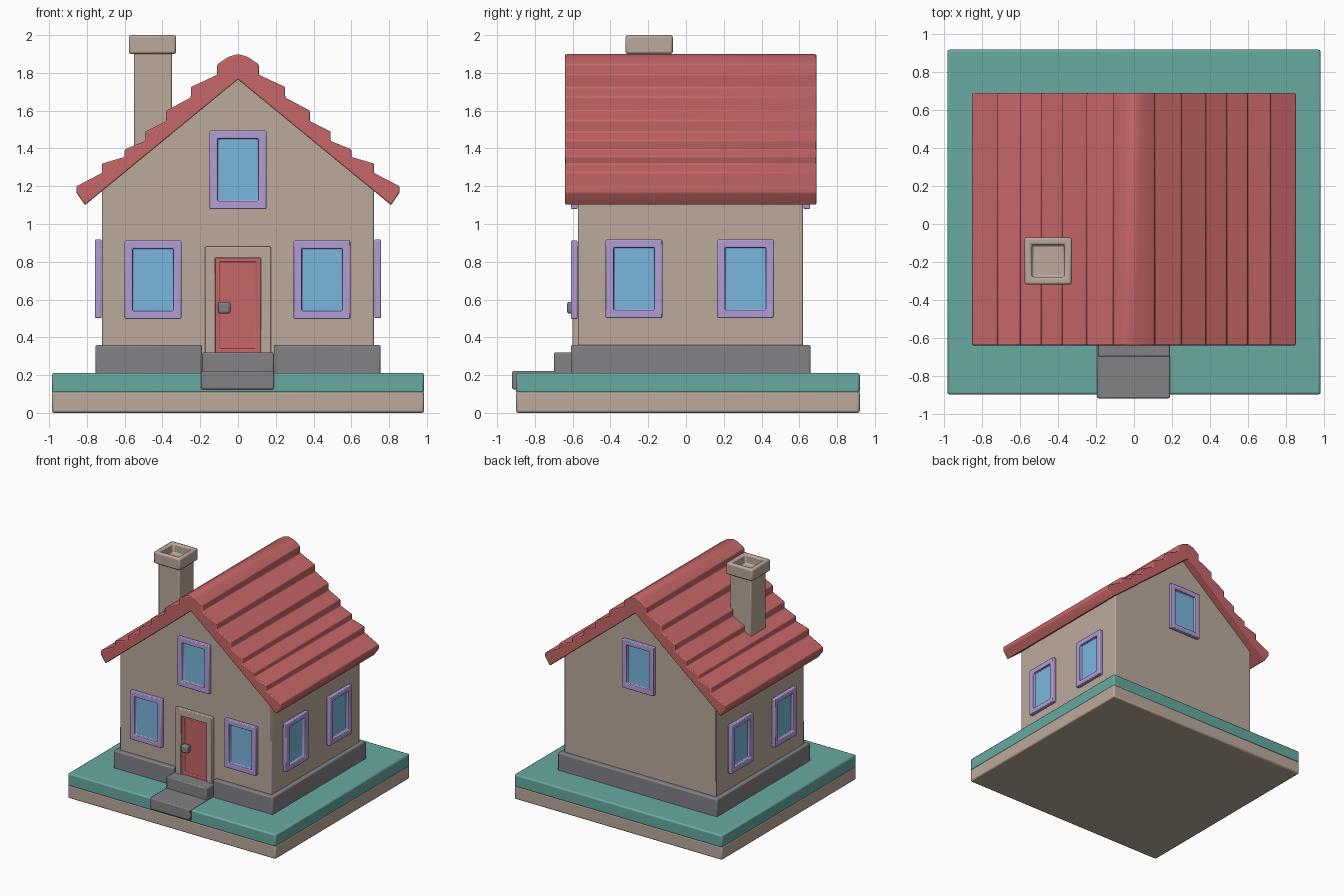
import bpy, bmesh, math

if "Cube" in bpy.data.objects:
    bpy.data.objects.remove(bpy.data.objects["Cube"])


def material(name, rgb):
    m = bpy.data.materials.new(name)
    lin = [((c / 255 + 0.055) / 1.055) ** 2.4 for c in rgb]
    m.diffuse_color = (*lin, 1)
    m.use_nodes = True
    m.node_tree.nodes["Principled BSDF"].inputs["Base Color"].default_value = m.diffuse_color
    return m


BEIGE = material("beige plaster", (188, 170, 157))
RED = material("roof red", (198, 102, 104))
TEAL = material("grass teal", (104, 170, 161))
LILAC = material("frame lilac", (178, 157, 214))
BLUE = material("glass blue", (122, 182, 222))
GREY = material("stone grey", (130, 129, 132))


def finish(bm, name, mats, bevel=0.008, loc=(0, 0, 0), turn=0):
    bmesh.ops.recalc_face_normals(bm, faces=bm.faces)
    me = bpy.data.meshes.new(name)
    bm.to_mesh(me)
    bm.free()
    ob = bpy.data.objects.new(name, me)
    bpy.context.collection.objects.link(ob)
    for m in mats:
        me.materials.append(m)
    ob.location = loc
    ob.rotation_euler.z = turn
    if bevel:
        b = ob.modifiers.new("bevel", 'BEVEL')
        b.width, b.segments, b.limit_method = bevel, 2, 'ANGLE'
        b.angle_limit = math.radians(25)
    bpy.ops.object.select_all(action='DESELECT')
    ob.select_set(True)
    bpy.context.view_layer.objects.active = ob
    bpy.ops.object.shade_smooth_by_angle(angle=math.radians(35))
    return ob


def prism(name, pts, axis, lo, hi, mat, bevel=0.008):
    """Extrude a 2D outline along y (points x,z) or z (points x,y)."""
    bm = bmesh.new()
    at = (lambda p, h: (p[0], h, p[1])) if axis == 'y' else (lambda p, h: (p[0], p[1], h))
    f = bm.faces.new([bm.verts.new(at(p, lo)) for p in pts])
    ex = bmesh.ops.extrude_face_region(bm, geom=[f])
    for v in ex["geom"]:
        if isinstance(v, bmesh.types.BMVert):
            v.co["xyz".index(axis)] = hi
    return finish(bm, name, [mat], bevel)


def rect(x0, x1, y0, y1):
    return [(x0, y0), (x1, y0), (x1, y1), (x0, y1)]


def box(name, x0, x1, y0, y1, z0, z1, mat, bevel=0.008):
    return prism(name, rect(x0, x1, y0, y1), 'z', z0, z1, mat, bevel)


def recessed_box(name, size, mats, normal, border, depth, loc, turn=0, bevel=0.006):
    """Box with one face inset and pushed in; the inset face takes the last material."""
    bm = bmesh.new()
    bmesh.ops.create_cube(bm, size=1)
    bmesh.ops.scale(bm, vec=size, verts=bm.verts)
    bm.normal_update()
    f = max(bm.faces, key=lambda q: q.normal[normal[0]] * normal[1])
    bmesh.ops.inset_region(bm, faces=[f], thickness=border)
    # duplicate rim so the recess walls are straight
    ex = bmesh.ops.extrude_discrete_faces(bm, faces=[f])
    g = ex["faces"][0]
    for v in g.verts:
        v.co[normal[0]] -= depth * normal[1]
    g.material_index = len(mats) - 1
    return finish(bm, name, mats, bevel, loc, turn)


# ground slab
box("soil_base", -0.985, 0.985, -0.9, 0.92, 0, 0.115, BEIGE, 0.012)
box("grass_layer", -0.985, 0.985, -0.9, 0.92, 0.105, 0.212, TEAL, 0.012)

# stone plinth with a gap for the doorway
plinth = [(-0.755, -0.61), (-0.19, -0.61), (-0.19, -0.56), (0.19, -0.56), (0.19, -0.61),
          (0.755, -0.61), (0.755, 0.66), (-0.755, 0.66)]
prism("plinth", plinth, 'z', 0.19, 0.36, GREY, 0.01)

# front steps
box("lower_step", -0.195, 0.19, -0.92, -0.6, 0.125, 0.222, GREY)
box("upper_step", -0.19, 0.19, -0.7, -0.55, 0.2, 0.32, GREY)

# walls with gables
wall = [(-0.72, 0.2), (0.72, 0.2), (0.72, 1.19), (0, 1.79), (-0.72, 1.19)]
prism("walls", wall, 'y', -0.572, 0.62, BEIGE)

# stepped tile roof, profile mirrored about the ridge
half = [(0.05, 1.885), (0.11, 1.845), (0.11, 1.79), (0.25, 1.725), (0.25, 1.67),
        (0.38, 1.60), (0.38, 1.545), (0.49, 1.49), (0.49, 1.44), (0.60, 1.395),
        (0.60, 1.355), (0.72, 1.32), (0.72, 1.27), (0.855, 1.2), (0.855, 1.165), (0.81, 1.10)]
roof = [(0, 1.9)] + half + [(0, 1.765)] + [(-x, z) for x, z in reversed(half)]
prism("roof", roof, 'y', -0.64, 0.69, RED, 0.007)

# chimney and hollow cap
box("chimney", -0.55, -0.35, -0.295, -0.095, 1.35, 1.92, BEIGE)
recessed_box("chimney_cap", (0.25, 0.25, 0.1), [BEIGE], (2, 1), 0.056, 0.08,
             (-0.453, -0.195, 1.95), bevel=0.012)

# windows: x, y of the wall face, z, turn
windows = [(-0.45, -0.592, 0.705, 0), (0.445, -0.592, 0.705, 0),
           (0, -0.592, 1.287, 0), (0, 0.64, 1.287, math.pi)]
for side in (-1, 1):
    for y in (-0.275, 0.315):
        windows.append((side * 0.74, y, 0.71, side * math.pi / 2))
for i, (x, y, z, turn) in enumerate(windows):
    recessed_box(f"window_{i + 1}", (0.3, 0.035, 0.415), [LILAC, BLUE], (1, -1), 0.06, 0.027,
                 (x, y, z), turn)

# door frame, panelled door and knob
frame = [(-0.175, 0.31), (-0.12, 0.31), (-0.12, 0.82), (0.12, 0.82), (0.12, 0.31),
         (0.175, 0.31), (0.175, 0.88), (-0.175, 0.88)]
prism("door_frame", frame, 'y', -0.602, -0.55, BEIGE, 0.006)
recessed_box("door", (0.25, 0.04, 0.52), [RED], (1, -1), 0.04, 0.006, (0, -0.568, 0.57), bevel=0.003)
box("door_knob", -0.105, -0.04, -0.63, -0.58, 0.525, 0.588, GREY, 0.012)
